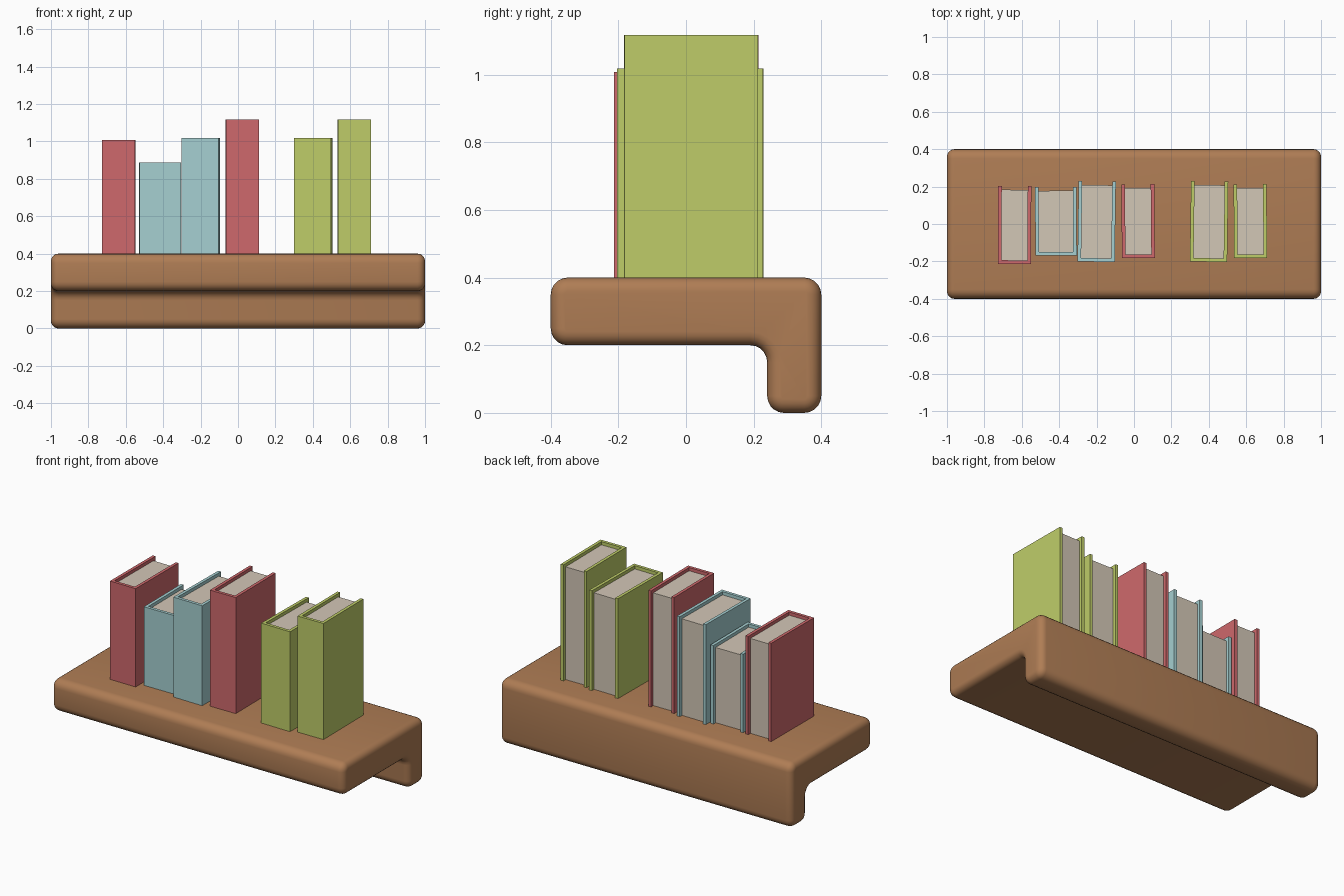
import bpy, bmesh, math
from mathutils import Matrix

if "Cube" in bpy.data.objects:
    bpy.data.objects.remove(bpy.data.objects["Cube"])


def material(name, rgb):
    m = bpy.data.materials.new(name)
    m.diffuse_color = (*rgb, 1)
    m.use_nodes = True
    m.node_tree.nodes["Principled BSDF"].inputs["Base Color"].default_value = m.diffuse_color
    return m


WOOD = material("wood", (0.43, 0.205, 0.09))
RED = material("red cover", (0.62, 0.14, 0.15))
BLUE = material("pale blue cover", (0.38, 0.63, 0.64))
LIME = material("lime cover", (0.52, 0.61, 0.14))
PAPER = material("paper", (0.65, 0.57, 0.47))


def finish(bm, name, mat, smooth=False):
    bmesh.ops.recalc_face_normals(bm, faces=bm.faces)
    me = bpy.data.meshes.new(name)
    bm.to_mesh(me)
    bm.free()
    me.materials.append(mat)
    ob = bpy.data.objects.new(name, me)
    bpy.context.collection.objects.link(ob)
    if smooth:
        bpy.ops.object.select_all(action='DESELECT')
        ob.select_set(True)
        bpy.context.view_layer.objects.active = ob
        bpy.ops.object.shade_smooth_by_angle(angle=math.radians(40))
    return ob


# Shelf: rounded L profile swept along x, with rounded ends
R, E, SEG = 0.05, 0.04, 5
# corner fillets: centre y, centre z, start angle, turn (+1 convex, -1 concave)
CORNERS = [(-0.4 + R, 0.2 + R, 180, 1), (0.24 - R, 0.2 - R, 90, -1),
           (0.24 + R, R, 180, 1), (0.4 - R, R, 270, 1),
           (0.4 - R, 0.4 - R, 0, 1), (-0.4 + R, 0.4 - R, 90, 1)]


def l_profile(inset):
    pts = []
    for cy, cz, start, turn in CORNERS:
        r = R - turn * inset
        for i in range(SEG + 1):
            a = math.radians(start + turn * 90 * i / SEG)
            pts.append((cy + r * math.cos(a), cz + r * math.sin(a)))
    return pts


bm = bmesh.new()
steps = [math.pi / 2 * i / SEG for i in range(SEG + 1)]
stations = [(-(1 - E + E * math.cos(t)), E * (1 - math.sin(t))) for t in steps]
stations += [(-x, d) for x, d in reversed(stations)]
rings = [[bm.verts.new((x, y, z)) for y, z in l_profile(d)] for x, d in stations]
for a, b in zip(rings, rings[1:]):
    for i in range(len(a)):
        j = (i + 1) % len(a)
        bm.faces.new((a[i], a[j], b[j], b[i]))
bm.faces.new(rings[0])
bm.faces.new(rings[-1])
finish(bm, "shelf", WOOD, True)


# Books: U-shaped cover (spine to the front) around an inset page block
def prism(outline, z0, z1, spin):
    bm = bmesh.new()
    f = bm.faces.new([bm.verts.new((x, y, z0)) for x, y in outline])
    top = bmesh.ops.extrude_face_region(bm, geom=[f])["geom"]
    vs = [v for v in top if isinstance(v, bmesh.types.BMVert)]
    bmesh.ops.translate(bm, vec=(0, 0, z1 - z0), verts=vs)
    bmesh.ops.transform(bm, matrix=spin, verts=bm.verts)
    return bm


def book(n, x0, x1, y0, y1, top, mat, deg):
    t, lip = 0.019, 0.02
    cx, cy = (x0 + x1) / 2, (y0 + y1) / 2
    w, d = (x1 - x0) / 2, (y1 - y0) / 2
    spin = Matrix.Translation((cx, cy, 0)) @ Matrix.Rotation(math.radians(deg), 4, 'Z')
    u = [(-w, -d), (w, -d), (w, d), (w - t, d), (w - t, -d + t),
         (-w + t, -d + t), (-w + t, d), (-w, d)]
    finish(prism(u, 0.4, top, spin), f"book_{n}_cover", mat)
    p = [(-w + t, -d + t), (w - t, -d + t), (w - t, d - lip), (-w + t, d - lip)]
    finish(prism(p, 0.401, top - lip, spin), f"book_{n}_pages", PAPER)


BOOKS = [(-0.727, -0.55, -0.213, 0.203, 1.008, RED, -0.3),
         (-0.528, -0.307, -0.168, 0.198, 0.886, BLUE, 0.4),
         (-0.299, -0.1, -0.202, 0.228, 1.018, BLUE, -0.8),
         (-0.066, 0.11, -0.182, 0.213, 1.118, RED, 0.5),
         (0.302, 0.501, -0.202, 0.228, 1.018, LIME, -0.8),
         (0.534, 0.71, -0.182, 0.212, 1.118, LIME, 0.5)]
for n, spec in enumerate(BOOKS, 1):
    book(n, *spec)
